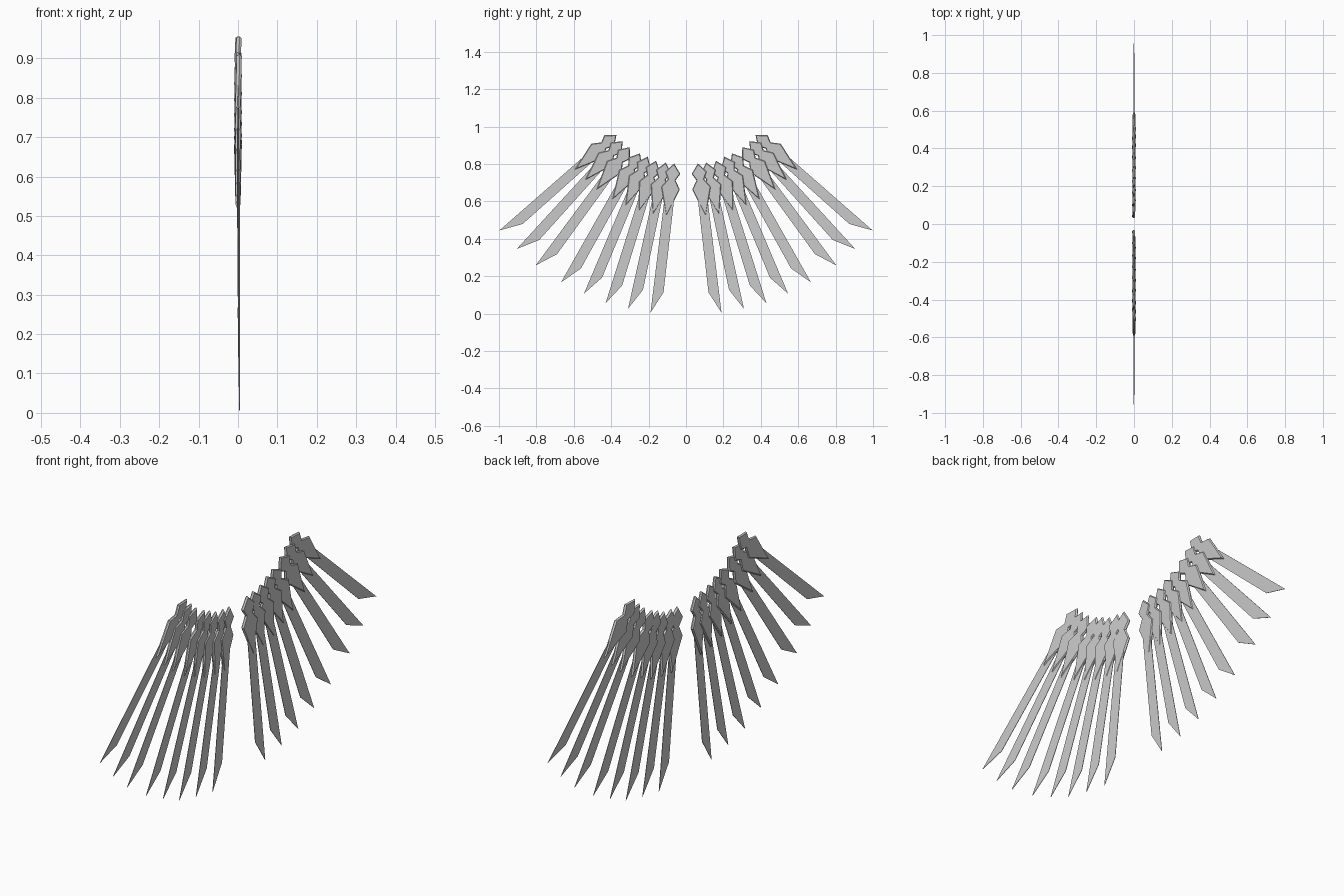
import bpy, bmesh, math

if "Cube" in bpy.data.objects:
    bpy.data.objects.remove(bpy.data.objects["Cube"])

# tip position (y, z) and lean in degrees of each feather, inner to outer
FEATHERS = [(0.19, 0.005, 8.5), (0.31, 0.026, 14), (0.43, 0.056, 19), (0.546, 0.107, 24.5),
            (0.668, 0.168, 31), (0.804, 0.258, 38), (0.905, 0.346, 44), (0.998, 0.445, 50.3)]
TIP = (0.8, 0.007)

# outlines as (distance along the feather, offset outwards)
BLADE = [(0.11, 0.025), TIP, (0.682, -0.046), (0.11, -0.026)]
HALF = [(0.042, 0.041), (0.08, 0.021), (0.125, 0.05)]
PLATE = [(-0.008, 0)] + HALF + [(0.282, 0)] + [(a, -p) for a, p in reversed(HALF)]


def slab(name, outline, feather, side, thick, tilt, shift, bevel=0.0):
    """Flat plate with an outline, optionally with a thin chamfered rim."""
    ty, tz, deg = feather
    s, c = math.sin(math.radians(deg)), math.cos(math.radians(deg))
    bm = bmesh.new()
    layers = []
    edge = 0.002 if bevel else thick
    for x in (-edge / 2, edge / 2):
        ring = []
        for a, p in outline:
            da, dp = a - TIP[0], p - TIP[1]
            ring.append(bm.verts.new((x + shift + tilt * p,
                                      side * (ty + da * s + dp * c),
                                      tz - da * c + dp * s)))
        layers.append(ring)
    caps = [bm.faces.new(layers[0]), bm.faces.new(layers[1][::-1])]
    n = len(outline)
    for i in range(n):
        j = (i + 1) % n
        bm.faces.new((layers[0][i], layers[1][i], layers[1][j], layers[0][j]))
    bmesh.ops.recalc_face_normals(bm, faces=bm.faces)
    if bevel:
        bmesh.ops.inset_individual(bm, faces=caps, thickness=bevel,
                                   depth=(thick - edge) / 2, use_even_offset=True)
    mesh = bpy.data.meshes.new(name)
    bm.to_mesh(mesh)
    bm.free()
    ob = bpy.data.objects.new(name, mesh)
    bpy.context.collection.objects.link(ob)


# two fanned wings of thin blades, each capped by an overlapping chamfered root plate
for side, label in ((1, "right"), (-1, "left")):
    for i, f in enumerate(FEATHERS):
        shift = 0.004 * (1 - i / 7)
        slab(f"{label}_feather_blade_{i + 1}", BLADE, f, side, 0.002, 0.03, shift)
        slab(f"{label}_feather_plate_{i + 1}", PLATE, f, side, 0.013, 0.07, 0, 0.004)
